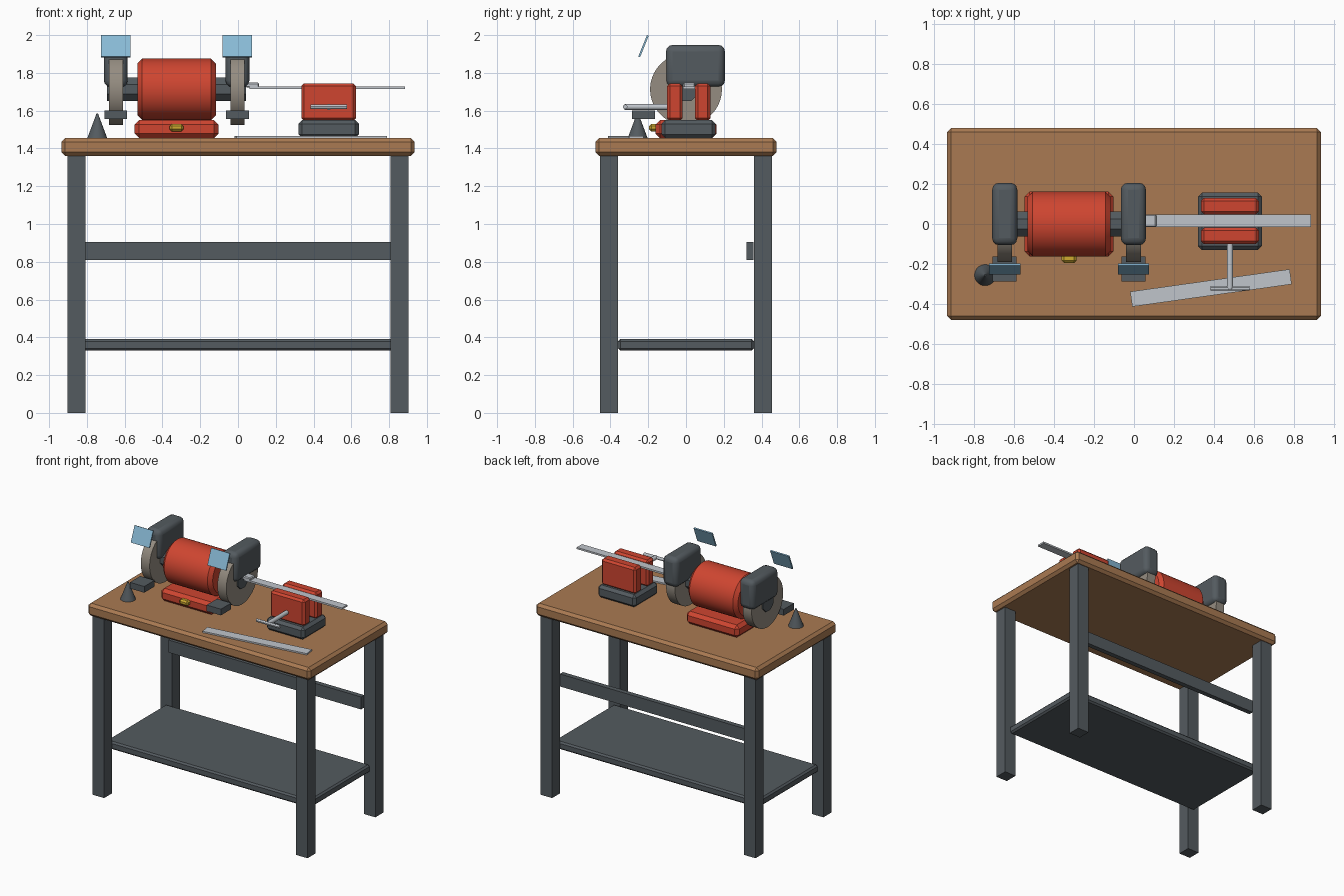
import bpy, bmesh
from math import radians, pi
from mathutils import Matrix, Vector

if "Cube" in bpy.data.objects:
    bpy.data.objects.remove(bpy.data.objects["Cube"], do_unlink=True)


def material(name, rgb):
    m = bpy.data.materials.new(name)
    m.use_nodes = True
    m.diffuse_color = (*rgb, 1)
    m.node_tree.nodes["Principled BSDF"].inputs["Base Color"].default_value = (*rgb, 1)
    return m


WOOD = material("wood", (0.40, 0.195, 0.085))
GREY = material("dark_grey", (0.088, 0.104, 0.116))
RED = material("red_paint", (0.62, 0.06, 0.03))
STONE = material("grinding_stone", (0.30, 0.265, 0.22))
STEEL = material("bright_steel", (0.53, 0.56, 0.60))
GLASS = material("shield_blue", (0.25, 0.49, 0.67))
YELLOW = material("switch_yellow", (0.62, 0.40, 0.03))


def finish(name, bm, mat, bevel, segments, smooth):
    me = bpy.data.meshes.new(name)
    bm.to_mesh(me)
    bm.free()
    me.materials.append(mat)
    ob = bpy.data.objects.new(name, me)
    bpy.context.collection.objects.link(ob)
    if bevel:
        mod = ob.modifiers.new("bevel", "BEVEL")
        mod.width = bevel
        mod.segments = segments
        mod.limit_method = "ANGLE"
        mod.angle_limit = radians(40)
    if smooth:
        bpy.ops.object.select_all(action="DESELECT")
        ob.select_set(True)
        bpy.context.view_layer.objects.active = ob
        bpy.ops.object.shade_smooth_by_angle(angle=radians(30))
    return ob


def box(name, mat, x, y, z, bevel=0, segments=1, smooth=False):
    """Box between the given (low, high) limits, with its origin at its centre."""
    bm = bmesh.new()
    bmesh.ops.create_cube(bm, size=1)
    bmesh.ops.scale(bm, vec=(x[1] - x[0], y[1] - y[0], z[1] - z[0]), verts=bm.verts)
    ob = finish(name, bm, mat, bevel, segments, smooth)
    ob.location = (sum(x) / 2, sum(y) / 2, sum(z) / 2)
    return ob


def rod(name, mat, start, end, radius, sides=24, tip=None, bevel=0, smooth=True):
    """Cylinder or cone running from start to end."""
    a, b = Vector(start), Vector(end)
    bm = bmesh.new()
    bmesh.ops.create_cone(bm, cap_ends=True, segments=sides, radius1=radius,
                          radius2=radius if tip is None else tip, depth=(b - a).length)
    bmesh.ops.rotate(bm, matrix=Matrix.Rotation(pi / sides, 3, "Z"), verts=bm.verts)
    bmesh.ops.rotate(bm, matrix=(b - a).to_track_quat("Z", "Y").to_matrix(), verts=bm.verts)
    ob = finish(name, bm, mat, bevel, 1, smooth)
    ob.location = (a + b) / 2
    return ob


# Workbench
TOP = 1.455
box("bench_top", WOOD, (-0.935, 0.935), (-0.48, 0.48), (1.36, TOP), 0.02)
for sx, side in ((-1, "right"), (1, "left")):
    for sy, end in ((-1, "front"), (1, "back")):
        cx, cy = sx * 0.855, sy * 0.407
        box(f"{end}_{side}_leg", GREY, (cx - 0.048, cx + 0.048),
            (cy - 0.048, cy + 0.048), (0, 1.36))
box("lower_shelf", GREY, (-0.86, 0.86), (-0.36, 0.36), (0.33, 0.39), 0.012)
box("back_brace", GREY, (-0.81, 0.81), (0.32, 0.357), (0.81, 0.905))

# Grinder motor
GX, AXIS = -0.325, 1.713
box("grinder_base", RED, (GX - 0.222, GX + 0.222), (-0.162, 0.162), (TOP, 1.55), 0.024)
rod("motor_body", RED, (GX - 0.208, 0, AXIS), (GX + 0.208, 0, AXIS), 0.163, 40, bevel=0.026)
rod("grinder_shaft", GREY, (GX - 0.368, 0, AXIS), (GX + 0.368, 0, AXIS), 0.068, 8, smooth=False)
box("power_switch", YELLOW, (GX - 0.037, GX + 0.037), (-0.195, -0.15), (1.49, 1.53), 0.012)

# Wheel stations at both ends of the shaft
for s, side in ((-1, "right"), (1, "left")):
    wx = GX + s * 0.322
    rod(f"{side}_wheel", STONE, (wx - 0.037, 0, AXIS), (wx + 0.037, 0, AXIS), 0.19, 48)
    box(f"{side}_wheel_guard", GREY, (wx - 0.063, wx + 0.063), (-0.106, 0.206),
        (1.725, 1.948), 0.035, 3, True)
    box(f"{side}_tool_rest", GREY, (wx - 0.06, wx + 0.06), (-0.287, -0.163), (1.555, 1.602))
    shield = box(f"{side}_eye_shield", GLASS, (wx - 0.078, wx + 0.078),
                 (-0.23, -0.22), (1.88, 2.003))
    shield.rotation_euler.x = radians(-22)

# Pointed cone standing on the bench
rod("bench_cone", GREY, (-0.745, -0.256, TOP), (-0.745, -0.256, 1.585), 0.053, 24, tip=0.004)

# Vise
VX = 0.48
box("vise_base", GREY, (VX - 0.16, VX + 0.16), (-0.13, 0.157), (TOP, 1.55), 0.02)
for name, y in (("front_jaw", (-0.1, -0.018)), ("back_jaw", (0.048, 0.13))):
    box(name, RED, (VX - 0.145, VX + 0.145), y, (1.545, 1.745), 0.015)
rod("vise_screw", STEEL, (VX, -0.09, 1.62), (VX, -0.325, 1.62), 0.016, 16)
rod("vise_handle", STEEL, (VX - 0.097, -0.322, 1.62), (VX + 0.097, -0.322, 1.62), 0.012, 12)

# Blades: one clamped in the vise, one lying on the bench
box("clamped_blade", STEEL, (0.06, 0.885), (-0.015, 0.048), (1.716, 1.729))
box("blade_tang", STEEL, (0.04, 0.112), (-0.015, 0.048), (1.722, 1.748), 0.006)
loose = box("loose_blade", STEEL, (-0.018, 0.788), (-0.358, -0.282), (TOP, 1.466))
loose.rotation_euler.z = radians(8)
